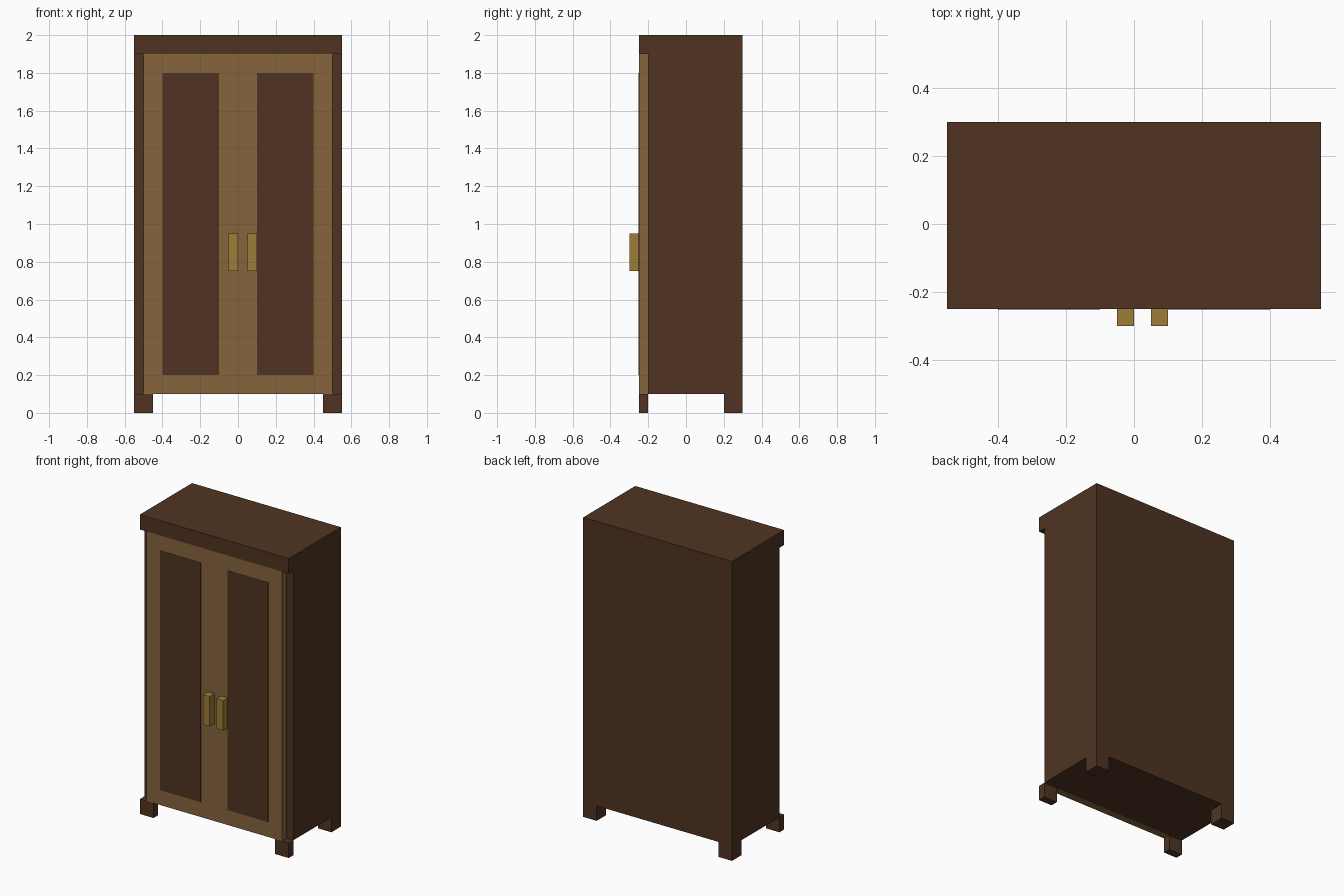
import bpy

if "Cube" in bpy.data.objects:
    bpy.data.objects.remove(bpy.data.objects["Cube"])


def material(name, rgb):
    m = bpy.data.materials.new(name)
    m.diffuse_color = (*rgb, 1.0)
    m.use_nodes = True
    m.node_tree.nodes["Principled BSDF"].inputs["Base Color"].default_value = m.diffuse_color
    return m


dark_wood = material("dark_wood", (0.080, 0.034, 0.016))
light_wood = material("light_wood", (0.240, 0.130, 0.046))
brass = material("brass", (0.340, 0.205, 0.037))


def box(name, lo, hi, mat):
    """Box between two opposite corners."""
    bpy.ops.mesh.primitive_cube_add(size=1)
    ob = bpy.context.object
    ob.name = ob.data.name = name
    for v in ob.data.vertices:
        v.co = [lo[i] if v.co[i] < 0 else hi[i] for i in range(3)]
    ob.data.materials.append(mat)
    return ob


# Cabinet body and overhanging top
box("body", (-0.55, -0.20, 0.10), (0.55, 0.30, 1.90), dark_wood)
box("top", (-0.55, -0.25, 1.90), (0.55, 0.30, 2.00), dark_wood)

for side, s in (("left", -1), ("right", 1)):
    # Feet: shallow at the front, square at the back
    x0, x1 = sorted((0.45 * s, 0.55 * s))
    box(f"{side}_front_foot", (x0, -0.25, 0.0), (x1, -0.20, 0.10), dark_wood)
    box(f"{side}_back_foot", (x0, 0.20, 0.0), (x1, 0.30, 0.10), dark_wood)

    # Door with a thin dark panel
    x0, x1 = sorted((0.0, 0.5 * s))
    box(f"{side}_door", (x0, -0.25, 0.10), (x1, -0.20, 1.90), light_wood)
    x0, x1 = sorted((0.1 * s, 0.4 * s))
    box(f"{side}_door_panel", (x0, -0.252, 0.20), (x1, -0.245, 1.80), dark_wood)

# Handles, slightly off centre
for side, x in (("left", -0.05), ("right", 0.05)):
    box(f"{side}_handle", (x, -0.30, 0.75), (x + 0.05, -0.25, 0.95), brass)
